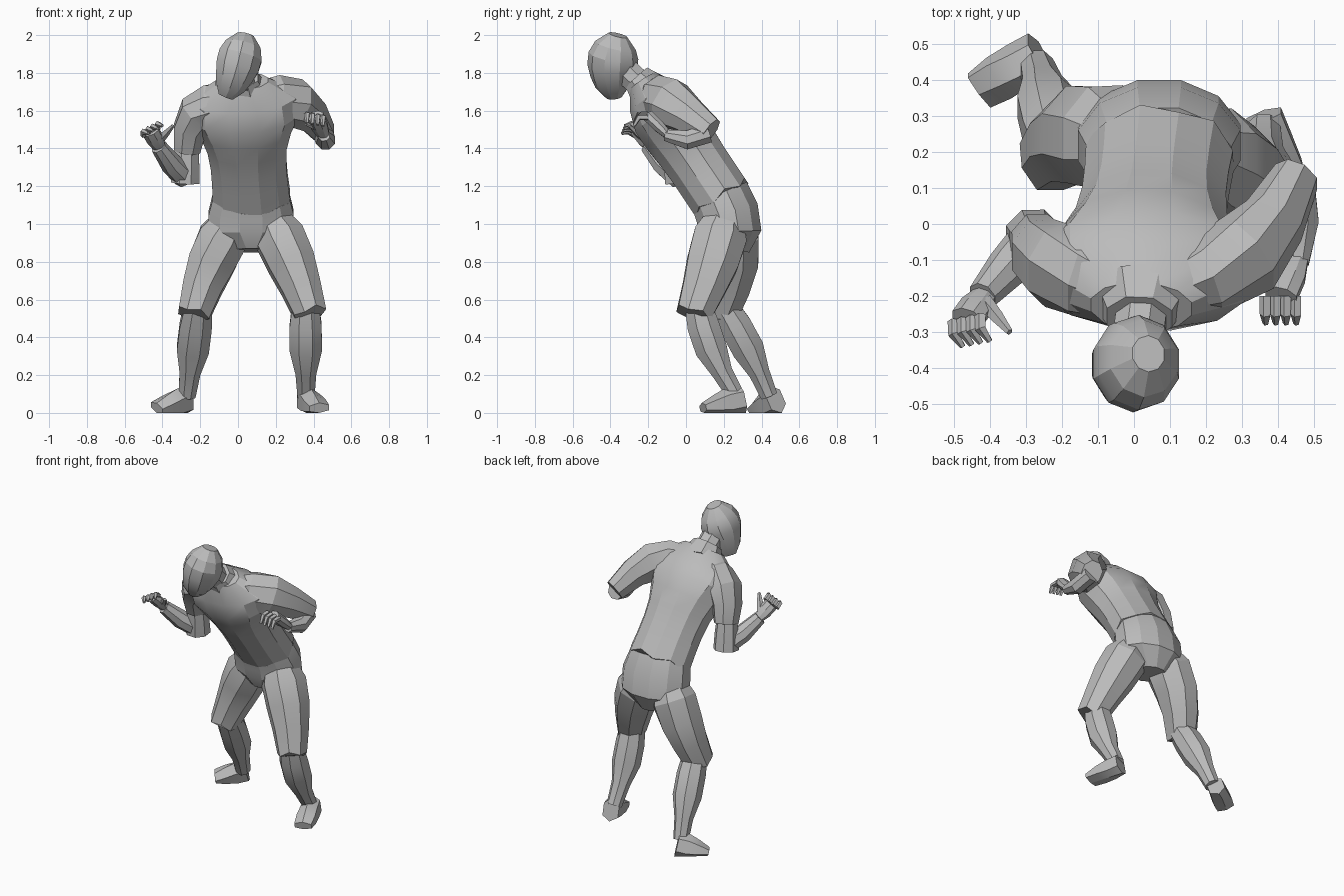
import bpy
import bmesh
from math import cos, sin, pi, radians
from mathutils import Vector

default_cube = bpy.data.objects.get("Cube")
if default_cube:
    bpy.data.objects.remove(default_cube, do_unlink=True)

# Single plain material
grey = bpy.data.materials.new("plain grey")
grey.use_nodes = True
colour = (0.5, 0.5, 0.5, 1)
grey.diffuse_color = colour
grey.node_tree.nodes["Principled BSDF"].inputs["Base Color"].default_value = colour


def limb(name, start, end, widths, depths=None, deep=1.0, bow=(0, 0, 0), sides=8, hem=0.0):
    """Skin evenly spaced rings from start to end.
    widths and depths are half sizes; without depths, each is its width times deep.
    bow arches the path; hem pulls every other corner of the first ring out."""
    start, end, bow = Vector(start), Vector(end), Vector(bow)
    steps = len(widths) - 1
    depths = depths or [width * deep for width in widths]
    centres = [start.lerp(end, i / steps) + bow * sin(pi * i / steps) for i in range(steps + 1)]
    turn = pi / sides
    grow = 1 / cos(turn)

    bm = bmesh.new()
    rings = []
    for i, centre in enumerate(centres):
        along = (centres[min(i + 1, steps)] - centres[max(i - 1, 0)]).normalized()
        across = Vector((1, 0, 0))
        across = (across - along * across.dot(along)).normalized()
        back = along.cross(across)
        ring = []
        for k in range(sides):
            angle = turn * (2 * k + 1)
            point = centre + across * (cos(angle) * widths[i] * grow)
            point += back * (sin(angle) * depths[i] * grow)
            if i == 0 and k % 2:
                point -= along * hem
            point.z = max(point.z, 0)
            ring.append(bm.verts.new(point))
        rings.append(ring)
    for low, high in zip(rings, rings[1:]):
        for k in range(sides):
            n = (k + 1) % sides
            bm.faces.new((low[k], low[n], high[n], high[k]))
    bm.faces.new(rings[0])
    bm.faces.new(rings[-1])
    bmesh.ops.recalc_face_normals(bm, faces=bm.faces)

    mesh = bpy.data.meshes.new(name)
    bm.to_mesh(mesh)
    bm.free()
    mesh.materials.append(grey)
    obj = bpy.data.objects.new(name, mesh)
    bpy.context.collection.objects.link(obj)
    bpy.ops.object.select_all(action="DESELECT")
    obj.select_set(True)
    bpy.context.view_layer.objects.active = obj
    bpy.ops.object.shade_smooth_by_angle(angle=radians(22))


def leg(side, hip, knee, ankle, heel, toe, thigh_bow, shin_bow):
    """Trouser leg, bare shin and foot hung on shared joints."""
    hip, knee, ankle = Vector(hip), Vector(knee), Vector(ankle)
    limb(f"{side}_trouser_leg", knee, hip, [.085, .105, .125, .13, .08], deep=1.08,
         bow=thigh_bow, hem=.02)
    limb(f"{side}_shin", ankle, knee.lerp(hip, .1), [.045, .055, .085, .085, .07], bow=shin_bow)
    limb(f"{side}_foot", heel, toe, [.05, .055, .06, .055], depths=[.07, .07, .05, .025], sides=6)


def hand(side, wrist, first, final, reach, curl, thumb_tip):
    """Palm, four bent fingers spread between two knuckles, and a thumb."""
    wrist, first, final, thumb_tip = map(Vector, (wrist, first, final, thumb_tip))
    reach, curl = Vector(reach), Vector(curl)
    limb(f"{side}_palm", wrist, first.lerp(final, .5), [.03, .045, .045], deep=.7)
    for k in range(4):
        knuckle = first.lerp(final, k / 3)
        tip = knuckle + reach + curl
        bend = reach / 2 - curl / 2
        limb(f"{side}_finger_{k + 1}", knuckle, tip, [.014, .013, .007], bow=bend, sides=5)
    limb(f"{side}_thumb", wrist.lerp(final, .4), thumb_tip, [.02, .016, .008], sides=5)


# Head and neck
limb("head", (-.065, -.38, 1.675), (.04, -.36, 2), [.04, .08, .1, .115, .115, .095, .045],
     deep=1.1, bow=(.01, -.02, 0), sides=10)
limb("neck", (.03, -.18, 1.68), (.01, -.34, 1.83), [.08, .07, .07])

# Shirt leaning forward, with a jagged hem and a collar
limb("shirt", (.07, .175, 1.15), (.02, -.23, 1.755),
     widths=[.205, .2, .2, .21, .24, .29, .28, .14],
     depths=[.165, .165, .165, .17, .18, .18, .145, .08], sides=12, hem=.03)
limb("collar", (.02, -.2, 1.71), (.015, -.26, 1.775), [.13, .09], deep=.85, hem=.02)

# Hips of the trousers
limb("trouser_hips", (.07, .225, .86), (.07, .175, 1.16),
     widths=[.1, .225, .225, .2], depths=[.11, .165, .168, .16], bow=(0, .03, 0), sides=12)

# Legs, the right one trailing
leg("left", hip=(.155, .215, 1.06), knee=(.38, .045, .53), ankle=(.36, .265, .09),
    heel=(.36, .3, .07), toe=(.43, .09, .025), thigh_bow=(.015, .01, 0), shin_bow=(0, -.03, 0))
leg("right", hip=(-.01, .22, 1.06), knee=(-.23, .185, .53), ankle=(-.27, .44, .09),
    heel=(-.265, .475, .07), toe=(-.43, .37, .025), thigh_bow=(-.02, .045, 0), shin_bow=(0, .015, 0))

# Left arm, elbow drawn back and hand brought forward
limb("left_sleeve", (.08, -.18, 1.67), (.45, .13, 1.49), [.07, .1, .11, .085, .062],
     deep=1.15, bow=(.045, -.06, .06))
limb("left_forearm", (.45, .12, 1.48), (.455, -.11, 1.47), [.05, .05, .03], bow=(.01, 0, -.03))
hand("left", wrist=(.455, -.09, 1.465), first=(.365, -.2, 1.58), final=(.45, -.2, 1.565),
     reach=(0, -.05, 0), curl=(0, -.025, -.045), thumb_tip=(.36, -.18, 1.53))

# Right arm, hanging to the elbow with the hand raised outward
limb("right_sleeve", (-.03, -.18, 1.66), (-.27, -.05, 1.39), [.08, .1, .1, .085, .07],
     deep=1.15, bow=(-.065, 0, .06))
limb("right_upper_arm", (-.27, -.06, 1.42), (-.28, -.035, 1.22), [.06, .07, .075])
limb("right_forearm", (-.28, -.04, 1.25), (-.42, -.2, 1.41), [.06, .055, .04], bow=(0, 0, -.015))
hand("right", wrist=(-.41, -.19, 1.4), first=(-.5, -.27, 1.47), final=(-.425, -.255, 1.51),
     reach=(0, -.035, .02), curl=(.025, -.035, -.01), thumb_tip=(-.345, -.3, 1.52))
